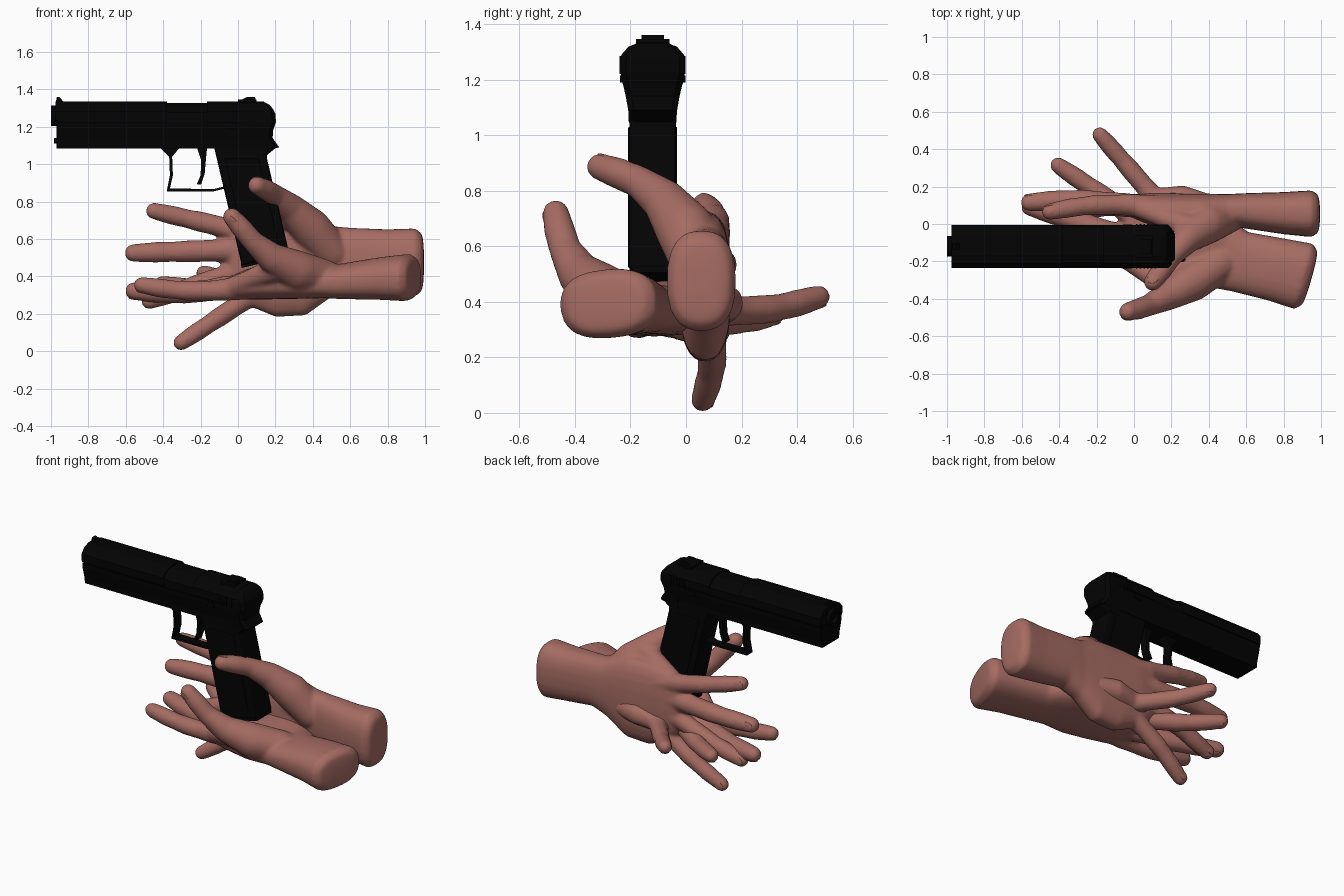
import bpy, bmesh, math
from mathutils import Vector, Matrix

if "Cube" in bpy.data.objects:
    bpy.data.objects.remove(bpy.data.objects["Cube"], do_unlink=True)


def material(name, rgb, rough):
    m = bpy.data.materials.new(name)
    m.use_nodes = True
    m.diffuse_color = (*rgb, 1)
    bsdf = m.node_tree.nodes["Principled BSDF"]
    bsdf.inputs["Base Color"].default_value = (*rgb, 1)
    bsdf.inputs["Roughness"].default_value = rough
    return m


SKIN = material("skin", (0.38, 0.15, 0.125), 0.7)
BLACK = material("matte_black", (0.001, 0.001, 0.001), 0.6)


def finish(name, bm, mat, matrix=None):
    if matrix:
        bmesh.ops.transform(bm, matrix=matrix, verts=bm.verts)
    bmesh.ops.recalc_face_normals(bm, faces=bm.faces)
    mesh = bpy.data.meshes.new(name)
    bm.to_mesh(mesh)
    bm.free()
    mesh.materials.append(mat)
    ob = bpy.data.objects.new(name, mesh)
    bpy.context.collection.objects.link(ob)
    return ob


# ---------- hands ----------
def ball(center, radii, turn=Matrix(), boxy=1):
    def soft(v):
        return math.copysign(abs(v) ** boxy, v)
    pts = []
    for i in range(1, 10):
        a = math.pi * i / 10
        for j in range(24):
            b = math.tau * j / 24
            p = Vector((math.cos(a) * radii[0], math.sin(a) * soft(math.cos(b)) * radii[1],
                        math.sin(a) * soft(math.sin(b)) * radii[2]))
            pts.append(Vector(center) + turn @ p)
    return pts


def hull(bm, points):
    verts = [bm.verts.new(p) for p in points]
    bmesh.ops.convex_hull(bm, input=verts, use_existing_faces=False)
    loose = [v for v in bm.verts if not v.link_faces]
    bmesh.ops.delete(bm, geom=loose, context='VERTS')


def chain(bm, blobs, boxy=1):
    for a, b in zip(blobs, blobs[1:]):
        hull(bm, ball(*a, boxy=boxy) + ball(*b, boxy=boxy))


def round_blobs(path):
    return [((x, y, z), (r, r, r)) for x, y, z, r in path]


# forearm and palm sections: x, y, z, half length, half thickness, half width
ARM = [(.98, .055, .475, .015, .105, .155), (.95, .055, .475, .015, .125, .182),
       (.8, .058, .48, .03, .113, .172), (.6, .07, .495, .03, .095, .165),
       (.5, .075, .48, .03, .085, .19), (.36, .068, .455, .04, .095, .265),
       (.2, .068, .455, .04, .097, .272), (.07, .083, .475, .04, .082, .238),
       (-.02, .098, .5, .04, .057, .19)]
THUMB = [(.5, .05, .53, .1), (.39, .0, .655, .108), (.285, -.075, .76, .08),
         (.2, -.17, .832, .058), (.145, -.25, .865, .056), (.1, -.31, .886, .048)]
WEB = [(.31, -.02, .72, .07), (.14, .04, .69, .052), (.02, .09, .65, .055)]
# finger: knuckle, tip, radius
FINGERS = [((.0, .1, .645), (-.45, .065, .75), .05),
           ((-.04, .1, .54), (-.56, .115, .525), .054),
           ((-.01, .1, .425), (-.475, .1, .268), .05),
           ((.07, .09, .295), (-.305, .06, .045), .048)]


def nail(bm, tip, root, up, r):
    along = (Vector(tip) - Vector(root)).normalized()
    side = along.cross(up).normalized()
    out = side.cross(along)
    turn = Matrix((along, out, side)).transposed().to_4x4()
    spot = Vector(tip) + out * r * .8 - along * r * .3
    hull(bm, ball(spot, (r * .85, r * .2, r * .62), turn))


def hand(prefix, matrix):
    bm, nails = bmesh.new(), bmesh.new()
    chain(bm, [((x, y, z), (a, b, c)) for x, y, z, a, b, c in ARM], boxy=.8)
    chain(bm, round_blobs(THUMB))
    chain(bm, round_blobs(WEB))
    nail(nails, THUMB[-1][:3], THUMB[-2][:3], Vector((-.35, 0, 1)), THUMB[-1][3])
    for knuckle, tip, r in FINGERS:
        k, t = Vector(knuckle), Vector(tip)
        path = []
        # slight arch and swelling at the joints
        for f, s in ((0, 1.22), (.2, 1.08), (.45, 1.1), (.6, 1), (.76, 1.03), (.9, .96), (1, .87)):
            p = k.lerp(t, f)
            p.y += .018 * math.sin(math.pi * f)
            path.append((*p, r * s))
        chain(bm, round_blobs(path))
        nail(nails, path[-1][:3], path[-2][:3], Vector((0, 1, 0)), r * .87)
        # tendon ridge running back from the knuckle
        chain(bm, round_blobs([(*k, r * 1.18), (.3, .088, .47 + (k.z - .47) * .6, .062)]))
    ob = finish(prefix + "_hand", bm, SKIN, matrix)
    rem = ob.modifiers.new("blend", 'REMESH')
    rem.mode = 'VOXEL'
    rem.voxel_size = .011
    rem.use_smooth_shade = True
    smooth = ob.modifiers.new("soften", 'SMOOTH')
    smooth.factor = .5
    smooth.iterations = 8
    nail_ob = finish(prefix + "_fingernails", nails, SKIN, matrix)
    for p in nail_ob.data.polygons:
        p.use_smooth = True


hand("upright", Matrix())
# the other hand is the mirrored twin, palm up, swung across and slightly rolled
lay_flat = Matrix(((1, 0, 0, 0), (0, 0, -1, 0), (0, -1, 0, 0), (0, 0, 0, 1)))
swing = Matrix.Rotation(math.radians(-16), 4, 'Z')
roll = Matrix.Rotation(math.radians(4.5), 4, 'X')
pitch = Matrix.Rotation(math.radians(-1.6), 4, 'Y')
wrist = Matrix.Translation((.908, -.275, .394))
hand("flat", wrist @ pitch @ roll @ swing @ lay_flat @ Matrix.Translation((-.95, -.055, -.47)))

# ---------- pistol ----------
MID = -.12


def prism(name, outline, place, lo, hi, bevel=0):
    bm = bmesh.new()
    face = bm.faces.new([bm.verts.new(place(u, v, lo)) for u, v in outline])
    ext = bmesh.ops.extrude_face_region(bm, geom=[face])
    move = Vector(place(0, 0, hi)) - Vector(place(0, 0, lo))
    bmesh.ops.translate(bm, vec=move, verts=[g for g in ext["geom"] if isinstance(g, bmesh.types.BMVert)])
    ob = finish(name, bm, BLACK)
    if bevel:
        mod = ob.modifiers.new("edges", 'BEVEL')
        mod.width = bevel
        mod.segments = 2


def side(name, outline, half, bevel=0, mid=MID):
    prism(name, outline, lambda u, v, d: (u, mid + d, v), -half, half, bevel)


def along(name, half_outline, x0, x1):
    full = half_outline + [(-y, z) for y, z in reversed(half_outline)]
    prism(name, full, lambda u, v, d: (d, MID + u, v), x0, x1)


def box(name, x0, x1, half, z0, z1, mid=MID):
    side(name, [(x0, z0), (x1, z0), (x1, z1), (x0, z1)], half, 0, mid)


def loft(name, rings):
    bm = bmesh.new()
    rings = [[bm.verts.new(p) for p in ring] for ring in rings]
    for a, b in zip(rings, rings[1:]):
        for i in range(len(a)):
            bm.faces.new((a[i], a[i - 1], b[i - 1], b[i]))
    bm.faces.new(rings[0])
    bm.faces.new(rings[-1])
    finish(name, bm, BLACK)


# slide and frame, with a groove between them
TOP = [(.112, 1.232), (.115, 1.285), (.088, 1.318), (.045, 1.335)]
along("slide_front", TOP, -.975, -.38)
along("slide_middle", [(y * .96, z - .009) for y, z in TOP], -.38, -.165)
along("slide_rear", TOP, -.165, .14)
along("frame", [(.087, 1.085), (.09, 1.12), (.112, 1.2), (.114, 1.225)], -.97, .14)
along("slide_core", [(.105, 1.2), (.105, 1.25)], -.965, .14)
box("guide_rod", -.985, -.95, .025, 1.11, 1.14)
for y in (-1, 1):
    for i in range(6):
        x = .01 + i * .02
        box("grip_serration", x, x + .01, .004, 1.22, 1.285, MID + y * .115)
    box("slide_stop", -.06, -.01, .006, 1.19, 1.215, MID + y * .112)

# barrel with an open bore
loft("barrel", [[(x, MID + r * math.cos(math.tau * i / 24), 1.258 + r * math.sin(math.tau * i / 24))
                 for i in range(24)]
                for x, r in ((-.9, .055), (-1, .055), (-1, .034), (-.93, .034))])

# rounded back end with the tang: height, back edge, half width
REAR = [(1.045, .15, .086), (1.085, .2, .087), (1.09, .22, .088), (1.14, .185, .097), (1.18, .188, .106),
        (1.225, .203, .116), (1.27, .2, .116), (1.29, .19, .112), (1.315, .172, .09), (1.335, .135, .05)]
loft("rear_frame", [[(.08, MID - h, z), (x - .02, MID - h, z), (x, MID - h + .02, z),
                     (x, MID + h - .02, z), (x - .02, MID + h, z), (.08, MID + h, z)] for z, x, h in REAR])

# grip, magazine base and sights
side("grip", [(-.13, 1.1), (.15, 1.1), (.155, 1.03), (.275, .52), (.02, .46)], .084, .012)
side("grip_panel", [(-.07, 1.03), (.11, 1.03), (.22, .56), (.05, .52)], .088, .004)
side("magazine_base", [(.015, .47), (.27, .53), (.275, .505), (.02, .445)], .075)
side("front_sight", [(-.975, 1.33), (-.93, 1.33), (-.955, 1.36), (-.968, 1.36)], .015)
side("rear_sight", [(-.01, 1.33), (.1, 1.33), (.09, 1.36), (.05, 1.36)], .04)
box("rear_sight_base", .0, .1, .06, 1.32, 1.346)

# trigger and guard
side("trigger", [(-.22, 1.09), (-.165, 1.09), (-.172, 1.02), (-.178, .95), (-.198, .89), (-.22, .893),
                 (-.2, .94), (-.197, 1.02)], .025)
side("guard_post", [(-.42, 1.09), (-.31, 1.09), (-.352, 1.04), (-.348, .94), (-.364, .87), (-.378, .87),
                    (-.364, .94), (-.368, 1.04)], .03)
side("guard_bar", [(-.38, .855), (-.13, .855), (-.07, .87), (-.07, .882), (-.13, .867), (-.38, .87)], .03)
